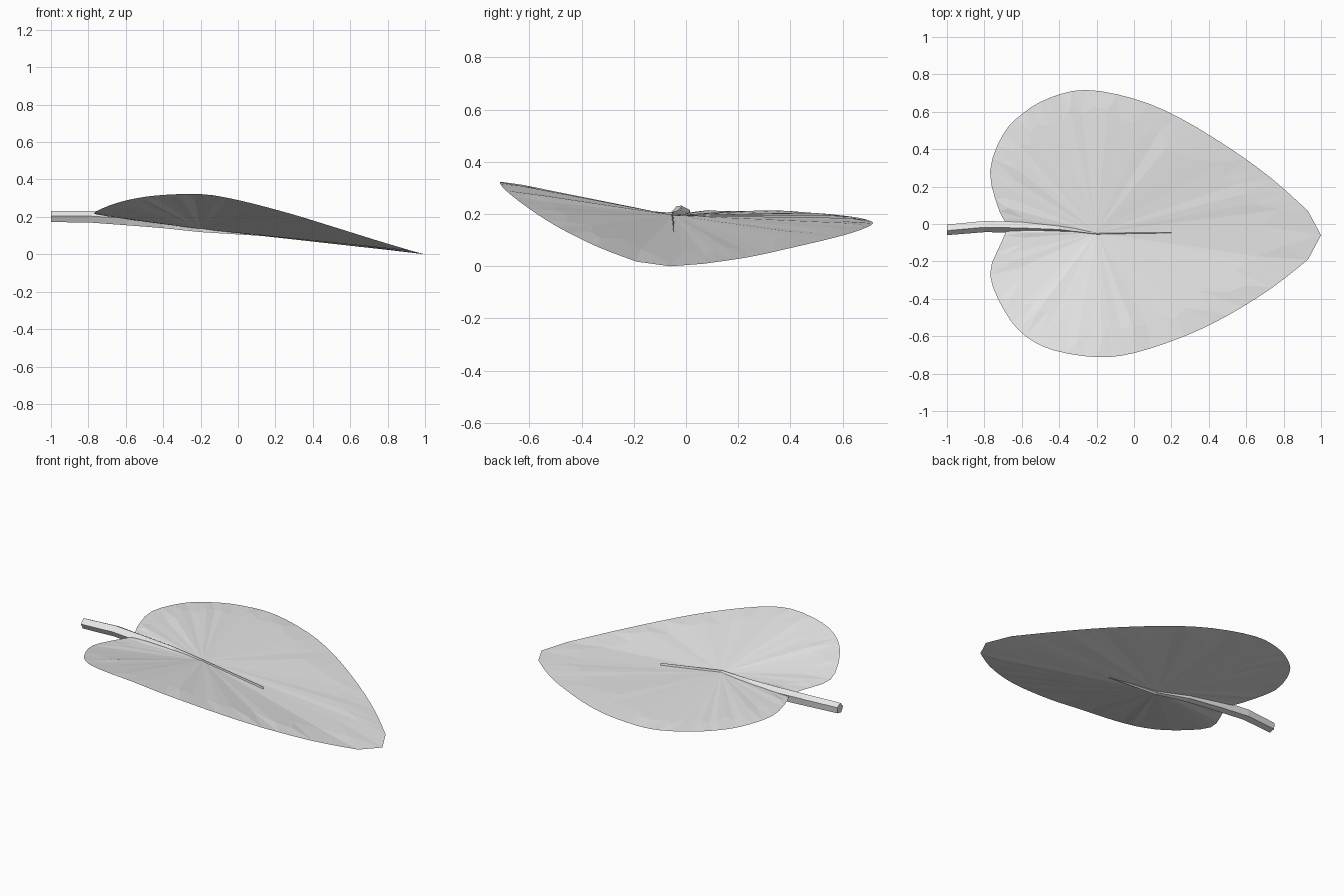
import bpy
import bmesh
import math
import random
from mathutils import Vector

random.seed(4)

cube = bpy.data.objects.get("Cube")
if cube:
    bpy.data.objects.remove(cube, do_unlink=True)


def make_material(name, colour):
    material = bpy.data.materials.new(name)
    material.use_nodes = True
    material.diffuse_color = colour
    shader = next(n for n in material.node_tree.nodes if n.type == "BSDF_PRINCIPLED")
    shader.inputs["Base Color"].default_value = colour
    shader.inputs["Roughness"].default_value = 0.8
    return material


def finish(name, bm, material):
    """Turn the closed bmesh into a flat shaded object."""
    bmesh.ops.recalc_face_normals(bm, faces=bm.faces)
    mesh = bpy.data.meshes.new(name)
    bm.to_mesh(mesh)
    bm.free()
    mesh.materials.append(material)
    obj = bpy.data.objects.new(name, mesh)
    bpy.context.scene.collection.objects.link(obj)
    return obj


def smooth_path(points, steps):
    """Catmull-Rom curve through the points."""
    points = [Vector(p) for p in points]
    padded = [points[0]] + points + [points[-1]]
    path = []
    for a, b, c, d in zip(padded, padded[1:], padded[2:], padded[3:]):
        for step in range(steps):
            t = step / steps
            path.append(0.5 * (2 * b + (c - a) * t
                               + (2 * a - 5 * b + 4 * c - d) * t ** 2
                               + (3 * b - a - 3 * c + d) * t ** 3))
    return path + [points[-1]]


def add_fan(bm, rim, hub, puff):
    """Radial pleats from the hub to an irregular ring, then teeth to the rim."""
    centre = bm.verts.new(hub)
    ring = []
    for i, v in enumerate(rim):
        middle = (v.co + rim[(i + 1) % len(rim)].co) / 2
        p = hub.lerp(middle, random.uniform(0.74, 0.9))
        p.z += puff + random.uniform(-0.004, 0.004)
        ring.append(bm.verts.new(p))
    for i, v in enumerate(ring):
        bm.faces.new((v, rim[(i + 1) % len(rim)], rim[i]))
        bm.faces.new((v, rim[i], ring[i - 1]))
        bm.faces.new((v, ring[i - 1], centre))


grey = make_material("pale grey", (0.8, 0.8, 0.8, 1))

# Rim of each half, from the notch at the stem towards the tip
left_rim = [(-0.67, -0.01, 0.2), (-0.72, 0.07, 0.208), (-0.77, 0.28, 0.212),
            (-0.7, 0.48, 0.205), (-0.59, 0.595, 0.195), (-0.45, 0.675, 0.183),
            (-0.26, 0.717, 0.165), (0, 0.67, 0.14), (0.24, 0.57, 0.11),
            (0.52, 0.4, 0.07), (0.74, 0.24, 0.035), (0.93, 0.07, 0.01)]
right_rim = [(-0.67, -0.01, 0.2), (-0.71, -0.1, 0.208), (-0.77, -0.27, 0.22),
             (-0.69, -0.47, 0.26), (-0.58, -0.6, 0.292), (-0.43, -0.675, 0.315),
             (-0.2, -0.712, 0.322), (0, -0.69, 0.29), (0.27, -0.6, 0.22),
             (0.5, -0.49, 0.15), (0.74, -0.34, 0.075), (0.93, -0.19, 0.018)]
tip = Vector((1, -0.06, 0))

# Leaf blade: thick at the hub, closing to a sharp rim
bm = bmesh.new()
outline = smooth_path(left_rim, 3) + [tip] + smooth_path(right_rim, 3)[:0:-1]
rim = [bm.verts.new(p) for p in outline]
add_fan(bm, rim, Vector((-0.2, -0.045, 0.195)), 0.005)
add_fan(bm, rim, Vector((-0.2, -0.045, 0.135)), 0)
finish("leaf_blade", bm, grey)

# Stem: five-sided tube thinning into the midrib
# Each station is a centre followed by half width and half height
stations = [((-1, -0.03, 0.2), 0.03, 0.031), ((-0.8, -0.012, 0.2), 0.032, 0.033),
            ((-0.6, -0.016, 0.188), 0.03, 0.036), ((-0.4, -0.025, 0.176), 0.025, 0.04),
            ((-0.2, -0.052, 0.16), 0.009, 0.046), ((0.2, -0.047, 0.118), 0.002, 0.027)]
sides = 5
bm = bmesh.new()
rings = []
for centre, width, height in stations:
    ring = []
    for k in range(sides):
        angle = math.tau * k / sides + math.radians(100)
        offset = Vector((0, width * math.cos(angle), height * math.sin(angle)))
        ring.append(bm.verts.new(Vector(centre) + offset))
    rings.append(ring)
for a, b in zip(rings, rings[1:]):
    for k in range(sides):
        n = (k + 1) % sides
        bm.faces.new((a[k], a[n], b[n], b[k]))
bm.faces.new(rings[0])
bm.faces.new(rings[-1])
finish("stem", bm, grey)
